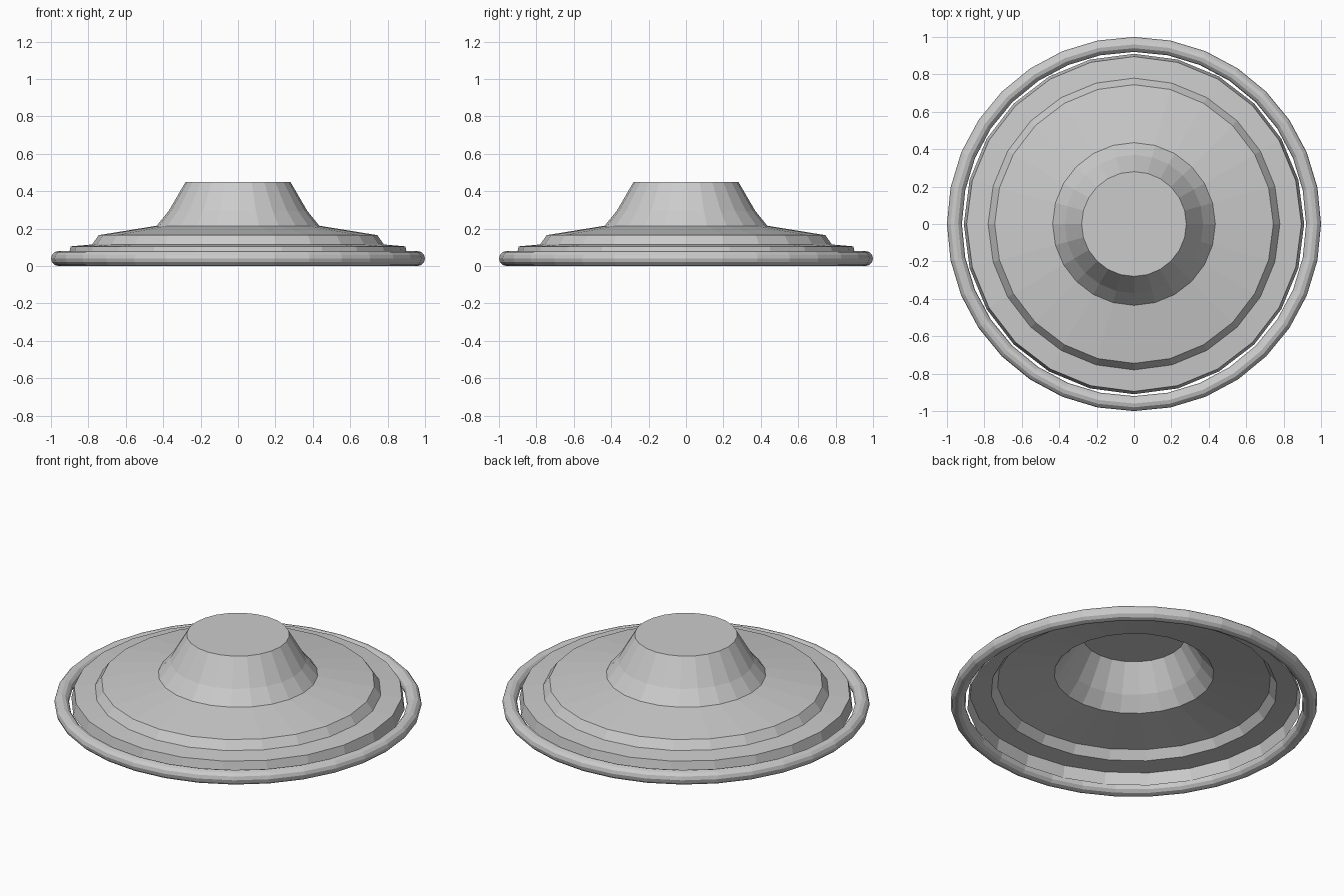
import bpy, bmesh
from math import sin, cos, tau

if "Cube" in bpy.data.objects:
    bpy.data.objects.remove(bpy.data.objects["Cube"])


def lathe(name, profile, sides, closed=False, cap=False):
    """Spin an (r, z) profile around the z axis."""
    bm = bmesh.new()
    rings = [[bm.verts.new((r * cos(tau * i / sides), r * sin(tau * i / sides), z))
              for i in range(sides)] for r, z in profile]
    pairs = list(zip(rings, rings[1:]))
    if closed:
        pairs.append((rings[-1], rings[0]))
    for a, b in pairs:
        for i in range(sides):
            j = (i + 1) % sides
            bm.faces.new((a[i], a[j], b[j], b[i]))
    if cap:
        bm.faces.new(rings[-1])
    bmesh.ops.recalc_face_normals(bm, faces=bm.faces)
    mesh = bpy.data.meshes.new(name)
    bm.to_mesh(mesh)
    bm.free()
    obj = bpy.data.objects.new(name, mesh)
    bpy.context.collection.objects.link(obj)
    return obj


# Thin hollow stepped cover with a raised hub, open underneath
lathe("stepped_cover",
      [(0.91, 0.035), (0.895, 0.105), (0.78, 0.115), (0.745, 0.165),
       (0.435, 0.215), (0.37, 0.295), (0.28, 0.45)], 24, cap=True)

# Round outer rim
MINOR = 12
rim = [(0.96 + 0.04 * cos(tau * k / MINOR), 0.04 + 0.04 * sin(tau * k / MINOR))
       for k in range(MINOR)]
lathe("outer_rim", rim, 32, closed=True)
